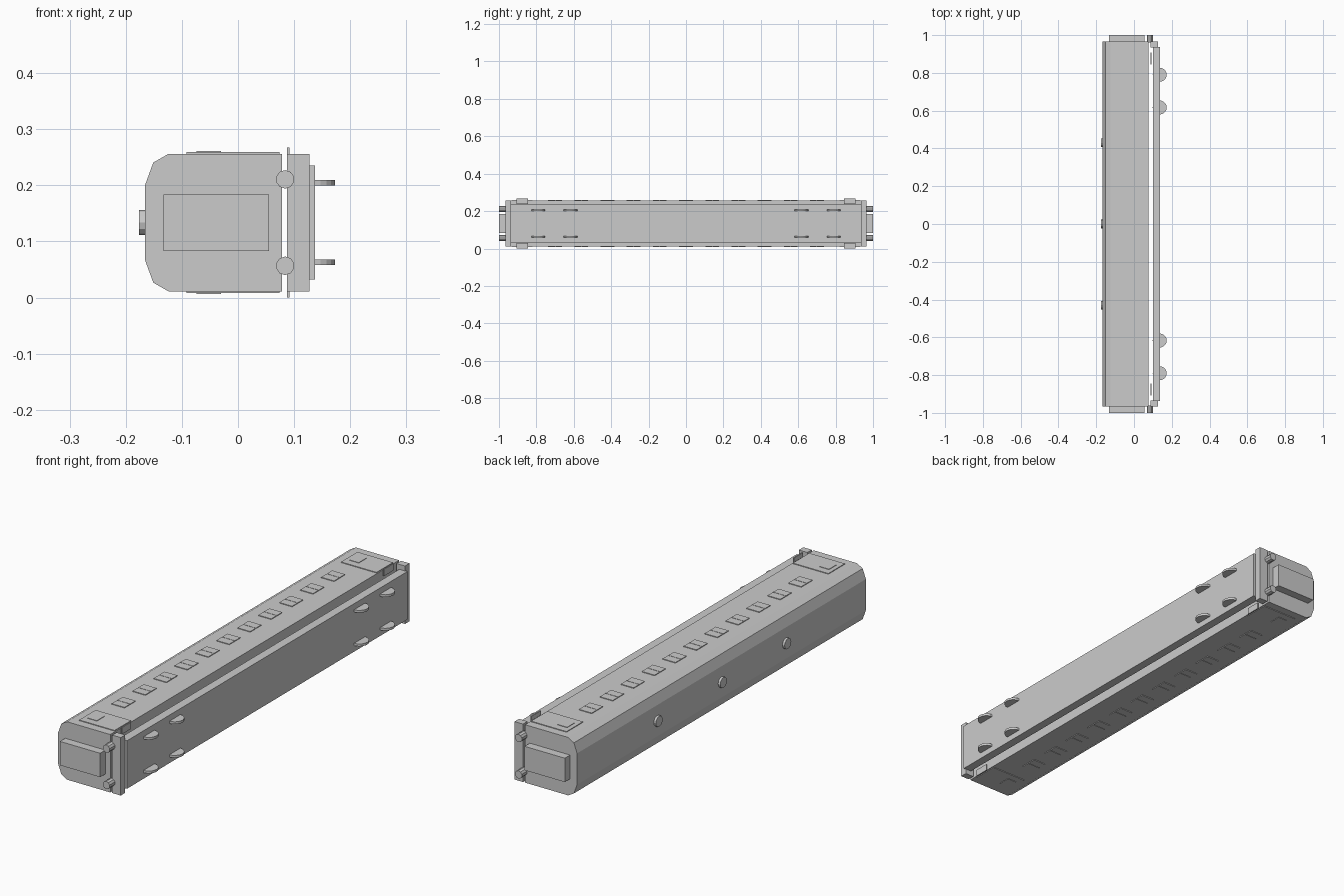
import bpy, bmesh, math
from mathutils import Matrix, Vector

if "Cube" in bpy.data.objects:
    bpy.data.objects.remove(bpy.data.objects["Cube"])

grey = bpy.data.materials.new("plain_grey")
grey.use_nodes = True
colour = (0.6, 0.6, 0.6, 1)
grey.diffuse_color = colour
grey.node_tree.nodes["Principled BSDF"].inputs["Base Color"].default_value = colour

MID = 0.1335          # height of the centre line; the carriage lies on its side
HALF = 0.1225         # half the body width
END = 0.965           # half the body length


def finish(name, bm, turned=None):
    """Make an object; faces picked by turned() are wound inward."""
    bmesh.ops.recalc_face_normals(bm, faces=bm.faces)
    if turned:
        bm.normal_update()
        picked = [f for f in bm.faces if turned(f)]
        bmesh.ops.reverse_faces(bm, faces=picked)
    mesh = bpy.data.meshes.new(name)
    bm.to_mesh(mesh)
    bm.free()
    mesh.materials.append(grey)
    ob = bpy.data.objects.new(name, mesh)
    bpy.context.collection.objects.link(ob)
    return ob


def box(name, x, y, z, turned=None):
    """Box from low and high limits on each axis."""
    lo, hi = Vector((x[0], y[0], z[0])), Vector((x[1], y[1], z[1]))
    bm = bmesh.new()
    place = Matrix.Translation((lo + hi) / 2) @ Matrix.Diagonal((*(hi - lo), 1))
    bmesh.ops.create_cube(bm, size=1, matrix=place)
    return finish(name, bm, turned)


def disc(name, centre, radius, depth, axis, sides, turned=None):
    bm = bmesh.new()
    turn = Vector((0, 0, 1)).rotation_difference(Vector(axis)).to_matrix().to_4x4()
    bmesh.ops.create_cone(bm, cap_ends=True, segments=sides, radius1=radius,
                          radius2=radius, depth=depth,
                          matrix=Matrix.Translation(centre) @ turn)
    return finish(name, bm, turned)


def span(side, near, far):
    """Limits measured outward from zero on one side."""
    return tuple(sorted((side * near, side * far)))


def across(side, near, far):
    """Limits measured outward from the centre line height."""
    return tuple(MID + v for v in span(side, near, far))


# Body shell, a chamfered profile drawn out along the length
half_profile = [(0.078, HALF), (-0.124, HALF), (-0.151, 0.107), (-0.166, 0.066)]
profile = half_profile + [(x, -w) for x, w in reversed(half_profile)]
bm = bmesh.new()
face = bm.faces.new([bm.verts.new((x, -END, MID + w)) for x, w in profile])
drawn = bmesh.ops.extrude_face_region(bm, geom=[face])
bmesh.ops.translate(bm, vec=(0, 2 * END, 0),
                    verts=[g for g in drawn["geom"] if isinstance(g, bmesh.types.BMVert)])
finish("body_shell", bm)

# Underframe slab
box("underframe", (0.10, 0.137), (-0.937, 0.937), (0.032, 0.235),
    lambda f: f.normal.z < -0.9)

for end, end_name in ((-1, "front"), (1, "back")):
    # Gangway and buffer beam on each end
    box(end_name + "_gangway", (-0.133, 0.055), span(end, END - 0.005, 1), (0.083, 0.184))
    box(end_name + "_buffer_beam", (0.087, 0.127), span(end, 0.935, END),
        (MID - HALF, MID + HALF))

    for side, side_name in ((-1, "lower"), (1, "upper")):
        tag = end_name + "_" + side_name
        inward = (lambda f: True) if side < 0 else None
        # Buffers
        disc(tag + "_buffer", (0.084, end * 0.98, MID + side * 0.077),
             0.0165, 0.04, (0, 1, 0), 10)
        # Door plate, its pane and the step below it
        box(tag + "_door", (-0.092, 0.074), span(end, 0.82, 0.93),
            across(side, HALF - 0.002, HALF + 0.003))
        box(tag + "_door_pane", (-0.074, -0.03), span(end, 0.85, 0.90),
            across(side, HALF, HALF + 0.005), inward)
        box(tag + "_step", (0.087, 0.092), span(end, 0.845, 0.907),
            across(side, 0.105, MID))
        # Wheels
        for number, y in enumerate((0.617, 0.79)):
            disc(f"{tag}_wheel_{number + 1}", (0.136, end * y, MID + side * 0.071),
                 0.037, 0.01, (0, 0, 1), 20,
                 (lambda f: f.normal.z < -0.9) if side > 0 else None)

# Rows of windows, each with two panes
for side, side_name in ((-1, "lower"), (1, "upper")):
    inward = (lambda f: True) if side < 0 else None
    for i in range(11):
        y = (i - 5) * 0.14
        for half in (-1, 1):
            pane = tuple(y + v for v in span(half, 0.001, 0.037))
            box(f"{side_name}_window_pane", (-0.075, -0.015), pane,
                across(side, HALF - 0.002, HALF + 0.003), inward)

# Roof vents
for y in (-0.43, 0, 0.43):
    disc("roof_vent", (-0.169, y, MID), 0.0225, 0.014, (1, 0, 0), 12)
